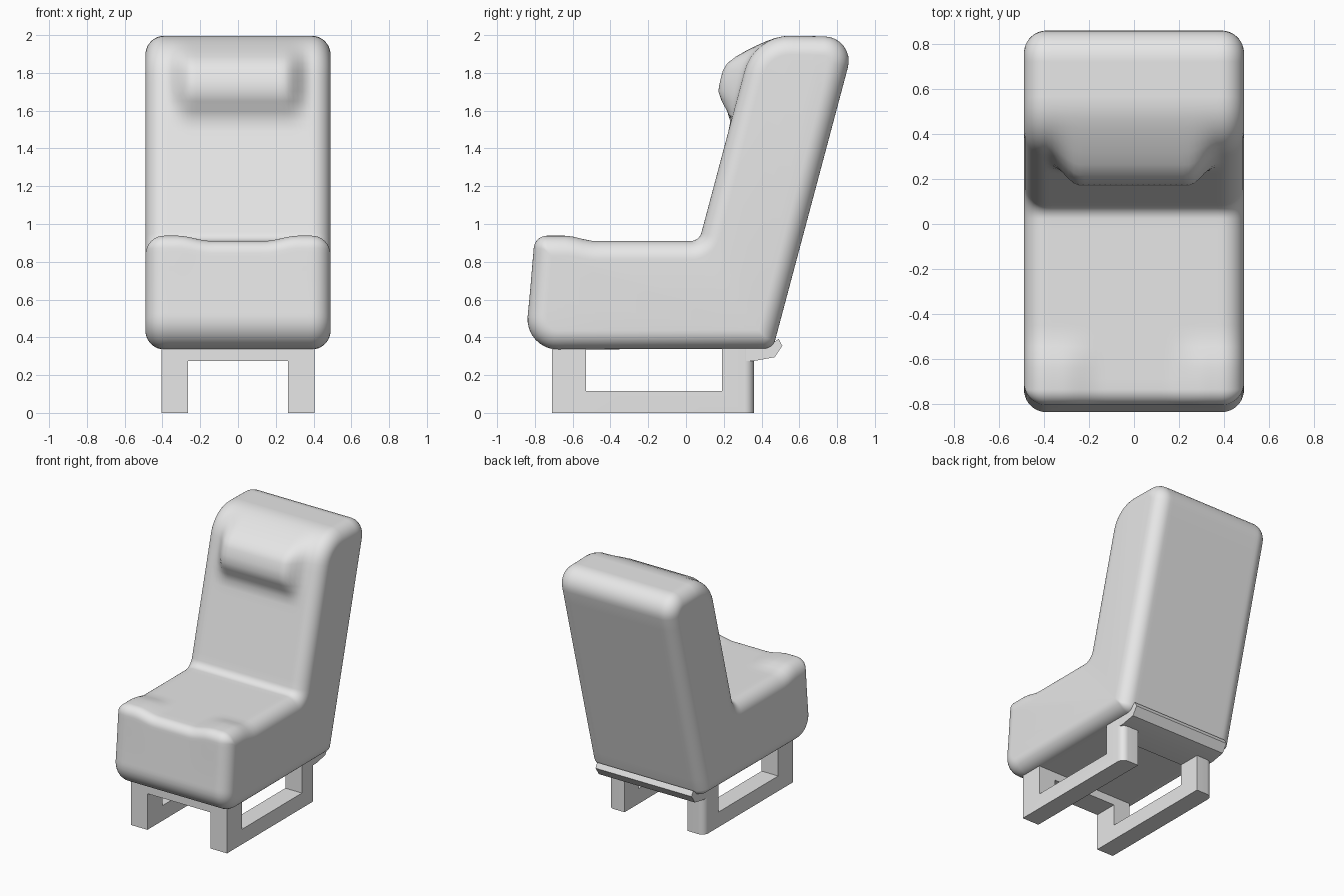
import bpy, bmesh, math
from mathutils import Vector

cube = bpy.data.objects.get("Cube")
if cube:
    bpy.data.objects.remove(cube, do_unlink=True)

grey = bpy.data.materials.new("plain grey")
grey.use_nodes = True
grey.diffuse_color = (0.8, 0.8, 0.8, 1)
grey.node_tree.nodes["Principled BSDF"].inputs["Base Color"].default_value = (0.8, 0.8, 0.8, 1)


def finish(name, bm, angle):
    bmesh.ops.recalc_face_normals(bm, faces=bm.faces)
    mesh = bpy.data.meshes.new(name)
    bm.to_mesh(mesh)
    bm.free()
    mesh.materials.append(grey)
    obj = bpy.data.objects.new(name, mesh)
    bpy.context.collection.objects.link(obj)
    bpy.ops.object.select_all(action='DESELECT')
    obj.select_set(True)
    bpy.context.view_layer.objects.active = obj
    bpy.ops.object.shade_smooth_by_angle(angle=math.radians(angle))
    return obj


def ramp(v, a, b):
    t = min(1, max(0, (v - a) / (b - a)))
    return t * t * (3 - 2 * t)


# Side outline of the upholstery: (y, z), corner radius (negative = inner corner)
CORNERS = [((-0.855, 0.335), 0.16), ((0.46, 0.34), 0.06), ((0.9, 1.99), 0.13),
           ((0.36, 2.0), 0.25), ((0.07, 0.91), -0.06), ((-0.8, 0.91), 0.07)]


def rounded_outline(inset, arc=8, straight=16):
    pts = [Vector(c[0]) for c in CORNERS]
    n = len(pts)
    normals = []
    for i in range(n):
        d = (pts[(i + 1) % n] - pts[i]).normalized()
        normals.append(Vector((-d.y, d.x)))
    arcs = []
    for i in range(n):
        a, b = normals[i - 1], normals[i]
        r = CORNERS[i][1]
        if r > 0:
            r = max(r, inset + 0.01)
        centre = pts[i] + (a + b) * (r / (1 + a.dot(b)))
        arcs.append([centre - a.slerp(b, k / arc) * (r - inset) for k in range(arc + 1)])
    out = []
    for i in range(n):
        out += arcs[i]
        start, end = arcs[i][-1], arcs[(i + 1) % n][0]
        out += [start.lerp(end, k / straight) for k in range(1, straight)]
    return out


def sculpt(x, y, z):
    ax = abs(x)
    # raised front corners of the seat
    if z < 1.0:
        z += 0.028 * ramp(ax, 0.14, 0.32) * ramp(-y, 0.48, 0.64) * ramp(z, 0.6, 0.9)
    # headrest bulge
    if y < 0.62:
        y -= 0.115 * ramp(z, 1.52, 1.73) * ramp(-z, -2.0, -1.82) * ramp(-ax, -0.39, -0.24)
    return x, y, z


# Upholstery: outline lofted across the width with rounded side edges
HALF, FLAT, EDGE = 0.49, 0.39, 10
stations = [(FLAT * k / 16, 0) for k in range(-16, 17)]
for k in range(1, EDGE + 1):
    t = math.pi / 2 * k / EDGE
    x, d = FLAT + (HALF - FLAT) * math.sin(t), 0.1 * (1 - math.cos(t))
    stations = [(-x, d)] + stations + [(x, d)]

bm = bmesh.new()
rings = [[bm.verts.new(sculpt(x, p.x, p.y)) for p in rounded_outline(d)] for x, d in stations]
for r0, r1 in zip(rings, rings[1:]):
    m = len(r0)
    for j in range(m):
        bm.faces.new((r0[j], r0[(j + 1) % m], r1[(j + 1) % m], r1[j]))
bm.faces.new(rings[0])
bm.faces.new(rings[-1])
finish("upholstery", bm, 60)


def extrude_profile(name, profile, x0, x1, round_at=None):
    bm = bmesh.new()
    face = bm.faces.new([bm.verts.new((x0, y, z)) for y, z in profile])
    ext = bmesh.ops.extrude_face_region(bm, geom=[face])
    for v in ext["geom"]:
        if isinstance(v, bmesh.types.BMVert):
            v.co.x = x1
    # round the outer rear upright edge
    if round_at:
        edges = [e for e in bm.edges if all(
            abs(v.co.x - round_at[0]) < 1e-4 and abs(v.co.y - round_at[1]) < 1e-4 for v in e.verts)]
        bmesh.ops.bevel(bm, geom=edges, offset=0.05, segments=6, profile=0.5, affect='EDGES')
    return finish(name, bm, 35)


# Side frames: two posts joined by a floor rail
side = [(-0.71, 0), (0.36, 0), (0.36, 0.355), (0.19, 0.355),
        (0.19, 0.115), (-0.53, 0.115), (-0.53, 0.355), (-0.71, 0.355)]
for label, s in (("left", 1), ("right", -1)):
    extrude_profile(label + "_leg_frame", side, 0.265 * s, 0.405 * s, (0.405 * s, 0.36))

# Cross members under the seat, the rear one ending in an upturned lip
front_bar = [(-0.71, 0.275), (-0.53, 0.275), (-0.53, 0.355), (-0.71, 0.355)]
extrude_profile("front_crossbar", front_bar, -0.265, 0.265)
rear_bar = [(0.19, 0.275), (0.36, 0.275), (0.47, 0.295), (0.51, 0.355),
            (0.49, 0.392), (0.44, 0.355), (0.19, 0.355)]
extrude_profile("rear_crossbar_lip", rear_bar, -0.404, 0.404)
